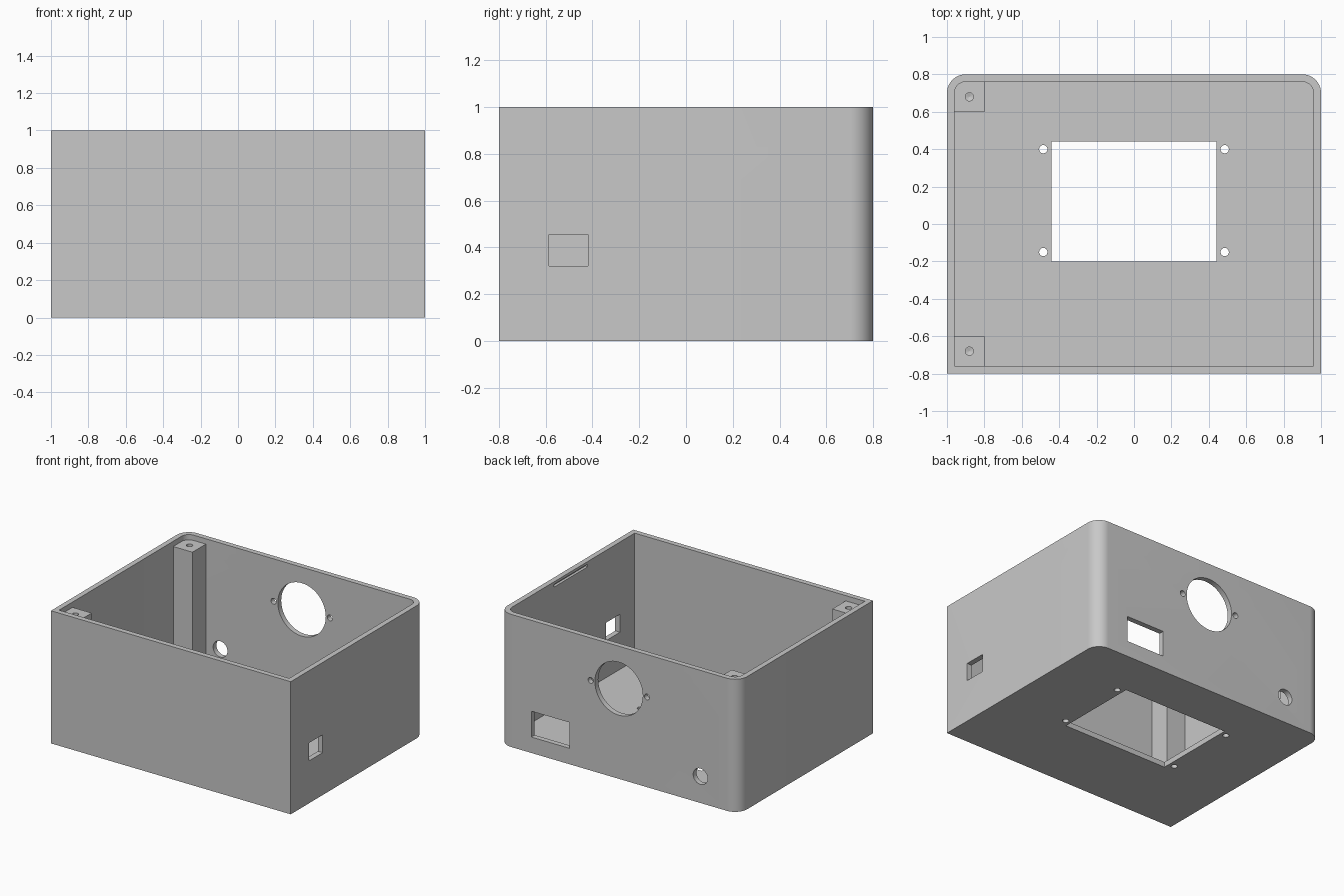
import bpy, bmesh, math
from mathutils import Matrix, Vector

cube = bpy.data.objects.get("Cube")
if cube:
    bpy.data.objects.remove(cube, do_unlink=True)

WALL = 0.04      # wall and floor thickness
HALF_X, HALF_Y, HEIGHT = 1.0, 0.8, 1.0
LEDGE = HEIGHT - WALL

grey = bpy.data.materials.new("plain grey")
grey.use_nodes = True
grey.diffuse_color = (0.58, 0.58, 0.58, 1)
grey.node_tree.nodes["Principled BSDF"].inputs["Base Color"].default_value = grey.diffuse_color


def add_object(name, bm):
    bmesh.ops.recalc_face_normals(bm, faces=bm.faces)
    mesh = bpy.data.meshes.new(name)
    bm.to_mesh(mesh)
    bm.free()
    mesh.materials.append(grey)
    obj = bpy.data.objects.new(name, mesh)
    bpy.context.collection.objects.link(obj)
    return obj


def block(name, x, y, z, back_left=0, back_right=0):
    """Upright block between (min, max) ranges, with optional rounded back corners."""
    points = [(x[0], y[0]), (x[1], y[0])]
    for corner_x, side, radius in ((x[1], 1, back_right), (x[0], -1, back_left)):
        if not radius:
            points.append((corner_x, y[1]))
            continue
        arc = [(corner_x - side * radius * (1 - math.cos(a)), y[1] - radius * (1 - math.sin(a)))
               for a in (math.pi / 2 * i / 16 for i in range(17))]
        points += arc if side > 0 else arc[::-1]
    bm = bmesh.new()
    face = bm.faces.new([bm.verts.new((px, py, z[0])) for px, py in points])
    top = bmesh.ops.extrude_face_region(bm, geom=[face])["geom"]
    bmesh.ops.translate(bm, vec=(0, 0, z[1] - z[0]),
                        verts=[v for v in top if isinstance(v, bmesh.types.BMVert)])
    return add_object(name, bm)


def rod(name, centre, radius, depth, along_y=False, tip=None):
    """Cylinder, or a cone when a tip radius is given."""
    bm = bmesh.new()
    bmesh.ops.create_cone(bm, cap_ends=True, segments=48, depth=depth,
                          radius1=radius if tip is None else tip, radius2=radius)
    if along_y:
        bm.transform(Matrix.Rotation(math.pi / 2, 4, 'X'))
    bm.transform(Matrix.Translation(Vector(centre)))
    return add_object(name, bm)


def cut(obj, cutters):
    for cutter in cutters:
        cutter.hide_render = True
        mod = obj.modifiers.new("opening", 'BOOLEAN')
        mod.operation, mod.solver, mod.object = 'DIFFERENCE', 'EXACT', cutter
        bpy.context.view_layer.objects.active = obj
        bpy.ops.object.modifier_apply(modifier=mod.name)
        bpy.data.objects.remove(cutter, do_unlink=True)


def smooth(obj):
    bpy.ops.object.select_all(action='DESELECT')
    obj.select_set(True)
    bpy.context.view_layer.objects.active = obj
    bpy.ops.object.shade_smooth_by_angle(angle=math.radians(30))


# Open box with rounded back corners
inner_x, inner_y = HALF_X - WALL, HALF_Y - WALL
box = block("enclosure_box", (-HALF_X, HALF_X), (-HALF_Y, HALF_Y), (0, HEIGHT), 0.1, 0.1)
cutters = [block("cavity", (-inner_x, inner_x), (-inner_y, inner_y), (WALL, HEIGHT + 0.2), 0.06, 0.06)]

# Floor window and its screw holes
cutters.append(block("floor_window", (-0.44, 0.44), (-0.2, 0.44), (-0.1, 0.1)))
for x in (-0.485, 0.485):
    for y in (-0.15, 0.4):
        cutters.append(rod("floor_screw_hole", (x, y, 0), 0.022, 0.2))

# Back wall: large round opening, its screw holes, cable hole and socket opening
for x, z, radius in ((0, 0.68, 0.2), (-0.235, 0.68, 0.022), (0.235, 0.68, 0.022), (-0.68, 0.2, 0.06)):
    cutters.append(rod("back_hole", (x, HALF_Y, z), radius, 0.2, along_y=True))
cutters.append(block("socket_opening", (0.41, 0.73), (0.7, 0.9), (0.12, 0.315)))

# Side wall: port opening and shallow lid slot on the inside
cutters.append(block("side_port", (0.9, 1.1), (-0.585, -0.42), (0.32, 0.455)))
cutters.append(block("lid_slot", (0.9, inner_x + 0.02), (-0.2, 0.2), (LEDGE, LEDGE + 0.02)))
cut(box, cutters)
smooth(box)

# Lid posts with blind screw holes
for name, y, radius in (("front_post", (-inner_y, -0.6), 0), ("back_post", (0.6, inner_y), 0.06)):
    post = block(name, (-inner_x, -0.8), y, (WALL, LEDGE), back_left=radius)
    middle = sum(y) / 2
    cut(post, [rod("post_hole", (-0.88, middle, LEDGE), 0.022, 0.4),
               rod("post_hole_tip", (-0.88, middle, LEDGE - 0.205), 0.022, 0.012, tip=0.001)])
    smooth(post)
